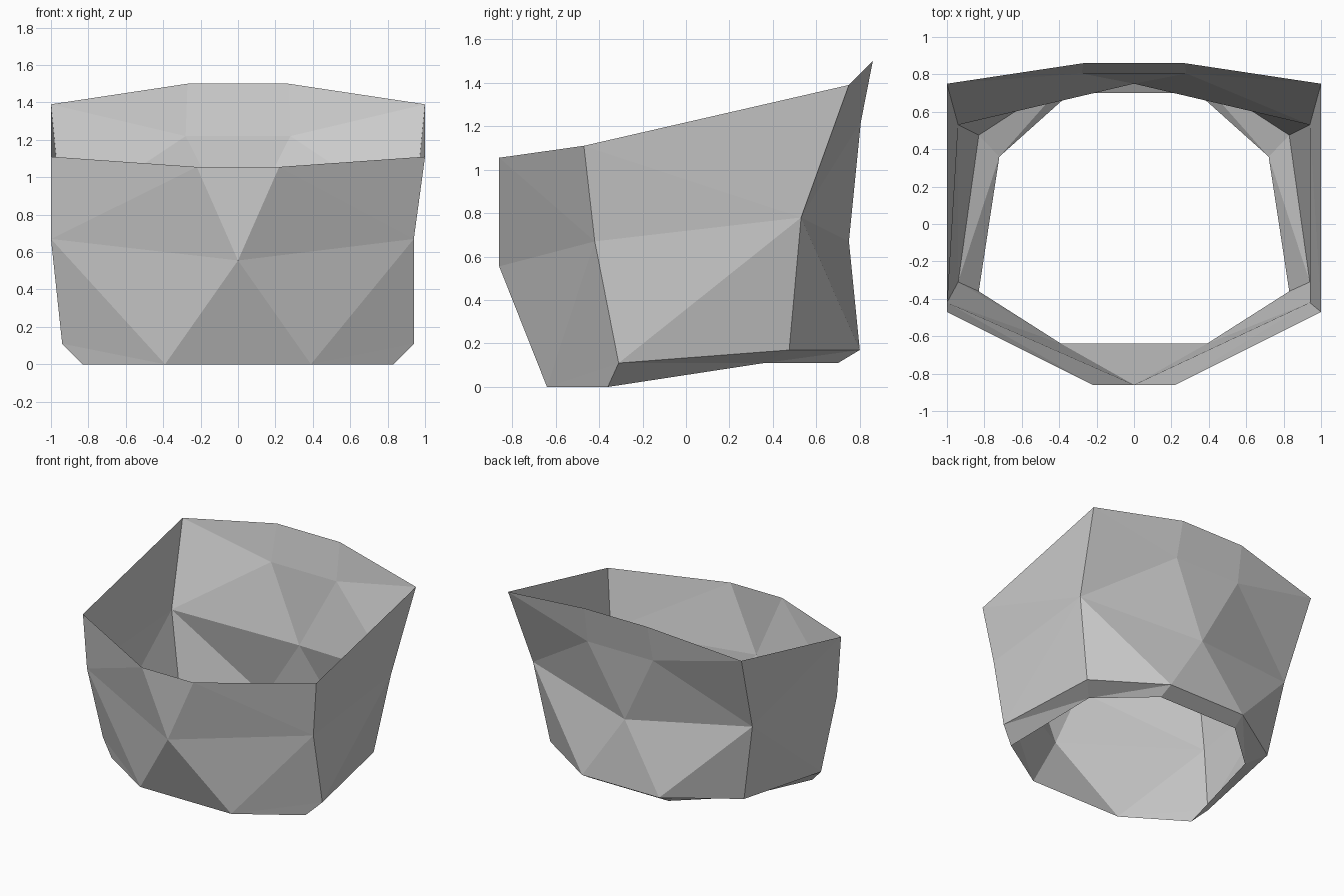
import bpy
import bmesh

cube = bpy.data.objects.get("Cube")
if cube:
    bpy.data.objects.remove(cube)

# One neutral colour for the whole shell
grey = bpy.data.materials.new("light_grey")
grey.use_nodes = True
colour = (0.6, 0.6, 0.6, 1)
grey.diffuse_color = colour
grey.node_tree.nodes["Principled BSDF"].inputs["Base Color"].default_value = colour

# Corner points of the left half, front to back in each ring
corners = {
    "rim_front": (0.22, -0.86, 1.055), "rim_side": (1, -0.47, 1.11),
    "rim_corner": (1, 0.75, 1.39), "rim_back": (0.27, 0.86, 1.5),
    "upper_back": (0.28, 0.805, 1.22),
    "mid_front": (0, -0.86, 0.555), "mid_side": (0.94, -0.42, 0.67),
    "mid_corner": (0.94, 0.53, 0.78), "mid_back": (0, 0.75, 0.67),
    "low_side": (0.94, -0.31, 0.11), "low_corner": (0.83, 0.475, 0.17),
    "low_back": (0.33, 0.8, 0.17),
    "base_front": (0.39, -0.64, 0), "base_side": (0.83, -0.36, 0),
    "base_corner": (0.72, 0.36, 0.11), "base_back": (0.34, 0.7, 0.11),
}

# Facets of one half, mirrored to the other
facets = [
    # front
    "rim_front mid_side mid_front", "rim_front rim_side mid_side",
    "mid_front mid_side base_front", "mid_side low_side base_front",
    "base_front low_side base_side",
    # side
    "rim_side mid_corner mid_side", "rim_side rim_corner mid_corner",
    "mid_side mid_corner low_side", "low_side mid_corner low_corner",
    # back
    "rim_corner rim_back upper_back", "rim_corner upper_back mid_corner",
    "mid_corner upper_back mid_back", "mid_corner mid_back low_back",
    "mid_corner low_back low_corner",
    # lower lip
    "low_side base_corner base_side", "low_side low_corner base_corner",
    "low_corner low_back base_corner", "low_back base_back base_corner",
]

# Facets that span the middle
bridges = ["rim_front mid_front", "mid_front base_front",
           "rim_back upper_back", "upper_back mid_back",
           "mid_back low_back", "low_back base_back"]

bm = bmesh.new()
left, right = {}, {}
for name, (x, y, z) in corners.items():
    left[name] = bm.verts.new((x, y, z))
    if x == 0:
        right[name] = left[name]
    else:
        # The right side bulges a little further at mid height
        right[name] = bm.verts.new((-1 if name == "mid_side" else -x, y, z))

for facet in facets:
    names = facet.split()
    bm.faces.new([left[n] for n in names])
    bm.faces.new([right[n] for n in reversed(names)])

for bridge in bridges:
    a, b = bridge.split()
    loop = [left[a], right[a], right[b], left[b]]
    bm.faces.new(list(dict.fromkeys(loop)))

# Face the shell outward
bmesh.ops.recalc_face_normals(bm, faces=bm.faces)
front = min(bm.faces, key=lambda f: f.calc_center_median().y)
if front.normal.y > 0:
    bmesh.ops.reverse_faces(bm, faces=bm.faces)

mesh = bpy.data.meshes.new("open_shell")
bm.to_mesh(mesh)
bm.free()
mesh.materials.append(grey)
bpy.context.scene.collection.objects.link(bpy.data.objects.new("open_shell", mesh))
